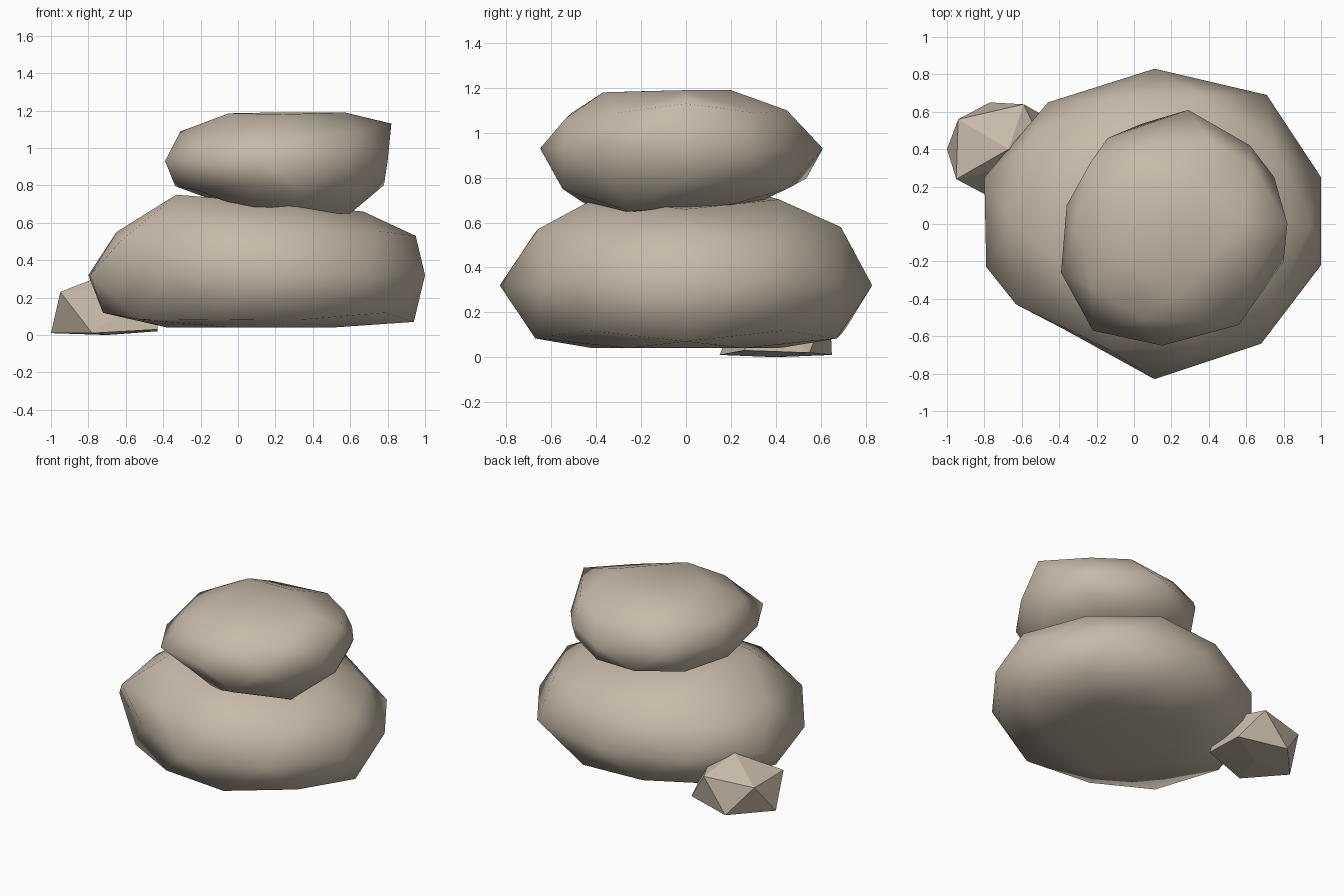
import bpy
import bmesh
from math import atan2, tau
from mathutils import Matrix, Vector

cube = bpy.data.objects.get("Cube")
if cube:
    bpy.data.objects.remove(cube, do_unlink=True)

stone = bpy.data.materials.new("warm grey stone")
stone.use_nodes = True
colour = (0.57, 0.49, 0.395, 1)
stone.diffuse_color = colour
bsdf = next(n for n in stone.node_tree.nodes if n.type == "BSDF_PRINCIPLED")
bsdf.inputs["Base Color"].default_value = colour
bsdf.inputs["Roughness"].default_value = 0.9


def finish(name, bm, smooth):
    bmesh.ops.recalc_face_normals(bm, faces=bm.faces)
    for face in bm.faces:
        face.smooth = smooth
    mesh = bpy.data.meshes.new(name)
    bm.to_mesh(mesh)
    bm.free()
    mesh.materials.append(stone)
    obj = bpy.data.objects.new(name, mesh)
    bpy.context.collection.objects.link(obj)
    return obj


def ball_bands(bm):
    """Group the corners of a low-poly ball into level bands, each in turning order."""
    rising = sorted(bm.verts, key=lambda v: v.co.z)
    sizes = {"base": 1, "underside": 5, "belly": 10, "rim": 10,
             "shoulder": 10, "crown": 5, "peak": 1}
    bands = {}
    for band, size in sizes.items():
        group, rising = rising[:size], rising[size:]
        bands[band] = sorted(group, key=lambda v: (atan2(v.co.y, v.co.x) + 0.1) % tau)
    return bands


def boulder(name, centre, scale, floor, ceiling, rim, dents):
    """Squashed ball with an uneven rim, flattened ends and a few moved corners."""
    bm = bmesh.new()
    bmesh.ops.create_icosphere(bm, subdivisions=2, radius=1)
    bands = ball_bands(bm)
    place = Matrix.Translation(centre) @ Matrix.Diagonal((*scale, 1))
    bmesh.ops.transform(bm, matrix=place, verts=bm.verts)
    for vert, (x, y) in zip(bands["rim"], rim):
        vert.co = Vector((x, y, centre[2]))
    for band, moves in dents.items():
        for step, spot in moves.items():
            bands[band][step].co = Vector(spot)
    for vert in bm.verts:
        vert.co.z = min(max(vert.co.z, floor), ceiling)
    return finish(name, bm, True)


# Wide stone at the bottom
boulder(
    name="lower_stone", centre=(0.11, 0, 0.32), scale=(0.93, 0.83, 0.45),
    floor=0.04, ceiling=0.75,
    rim=[(1, 0.25), (0.71, 0.69), (0.11, 0.83), (-0.46, 0.65), (-0.8, 0.25),
         (-0.79, -0.23), (-0.38, -0.56), (0.11, -0.83), (0.68, -0.64), (1, -0.22)],
    dents={
        "belly": {0: (0.94, 0, 0.07), 7: (-0.14, -0.62, 0.08)},
        "shoulder": {0: (0.95, 0, 0.53), 2: (0.35, 0.69, 0.58),
                     5: (-0.65, 0, 0.55), 6: (-0.63, -0.43, 0.5),
                     8: (0.35, -0.66, 0.57)},
        "crown": {0: (0.67, 0, 0.66), 2: (-0.33, 0.25, 0.75), 3: (-0.33, -0.25, 0.75)},
        "peak": {0: (0.1, 0, 0.7)},
    })

# Smaller stone balanced on top
boulder(
    name="upper_stone", centre=(0.21, 0, 0.93), scale=(0.61, 0.63, 0.3),
    floor=0.65, ceiling=1.19,
    rim=[(0.75, 0.25), (0.62, 0.42), (0.29, 0.61), (-0.14, 0.46), (-0.36, 0.1),
         (-0.39, -0.26), (-0.22, -0.57), (0.15, -0.65), (0.56, -0.54), (0.8, -0.2)],
    dents={
        "underside": {0: (0.5, 0.2, 0.68), 1: (0.15, 0.3, 0.68), 2: (-0.05, 0, 0.69),
                      3: (0.1, -0.4, 0.65), 4: (0.6, -0.25, 0.65)},
        "belly": {0: (0.78, 0, 0.8), 2: (0.4, 0.45, 0.75), 8: (0.35, -0.55, 0.75)},
        "shoulder": {0: (0.82, 0, 1.13), 2: (0.4, 0.45, 1.1), 3: (0, 0.4, 1.1)},
        "crown": {0: (0.57, 0, 1.19), 1: (0.3, 0.2, 1.19), 4: (0.25, -0.37, 1.18)},
    })

# Faceted pebble beside the pile
bm = bmesh.new()
for corner in [
    (-1, 0.4, 0.01), (-0.78, 0.15, 0.01), (-0.77, 0.65, 0.01),
    (-0.43, 0.55, 0.02), (-0.43, 0.26, 0.03), (-0.7, 0.4, 0),
    (-0.95, 0.24, 0.23), (-0.94, 0.56, 0.22), (-0.59, 0.64, 0.24),
    (-0.45, 0.35, 0.25), (-0.67, 0.4, 0.34),
]:
    bm.verts.new(corner)
bmesh.ops.convex_hull(bm, input=bm.verts)
finish("pebble", bm, False)
